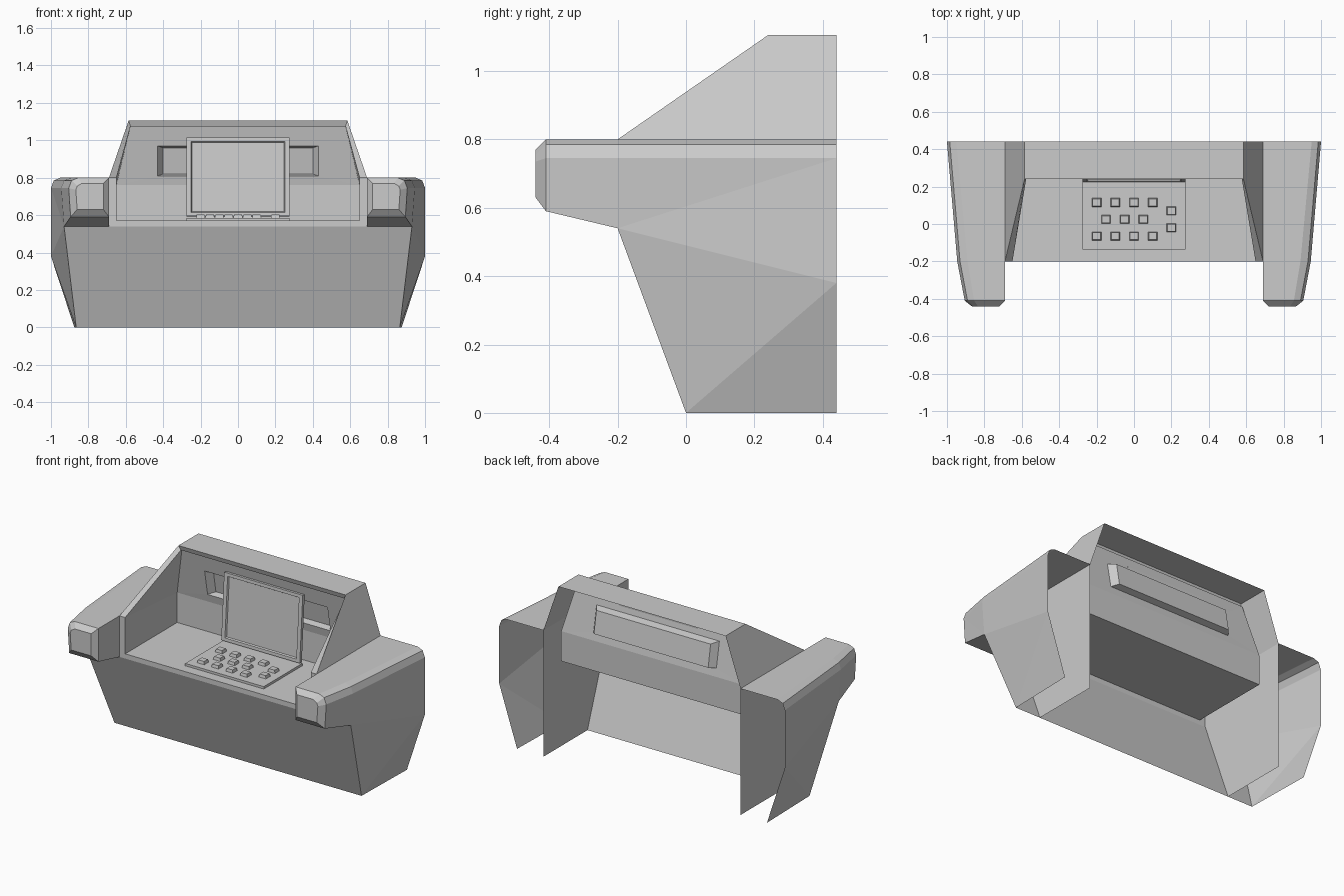
import bpy, bmesh

if "Cube" in bpy.data.objects:
    bpy.data.objects.remove(bpy.data.objects["Cube"])


def mesh_object(name, parts, mirror=False, loc=(0, 0, 0), rot=(0, 0, 0)):
    """Object from a list of polygons (each a list of points), welded together."""
    bm = bmesh.new()
    for poly in parts:
        bm.faces.new([bm.verts.new(p) for p in poly])
    bmesh.ops.remove_doubles(bm, verts=bm.verts, dist=0.0005)
    bmesh.ops.recalc_face_normals(bm, faces=bm.faces)
    me = bpy.data.meshes.new(name)
    bm.to_mesh(me)
    bm.free()
    ob = bpy.data.objects.new(name, me)
    ob.location, ob.rotation_euler = loc, rot
    bpy.context.collection.objects.link(ob)
    if mirror:
        ob.modifiers.new("Mirror", 'MIRROR')
    return ob


def loft(rings, closed=True, cap=False):
    """Quads between successive rings with equal point counts."""
    polys = []
    for a, b in zip(rings, rings[1:]):
        n = len(a)
        for i in range(n if closed else n - 1):
            j = (i + 1) % n
            polys.append([a[i], a[j], b[j], b[i]])
    if cap:
        polys.append(rings[-1])
    return polys


def both(half):
    """Complete a right-hand half outline with its left-hand mirror."""
    return half + [(-x, y, z) for x, y, z in reversed(half)]


def section(y, pts):
    return [(x, y, z) for x, z in pts]


def rect(x, z0, z1, y):
    return section(y, [(x, z0), (x, z1), (-x, z1), (-x, z0)])


def block(x0, x1, y0, y1, z0, z1, inset=0.0):
    """Box without a bottom, optionally tapering towards the top."""
    def ring(z, d):
        return [(x0 + d, y0 + d, z), (x1 - d, y0 + d, z), (x1 - d, y1 - d, z), (x0 + d, y1 - d, z)]
    return loft([ring(z0, 0), ring(z1, inset)], cap=True)


# Side pods: rounded armrest top, faceted outer skin, underside and nose
back = section(0.44, [(.69, .80), (.95, .80), (.985, .785), (1.0, .745)])
mid = section(-0.2, [(.69, .80), (.89, .80), (.93, .785), (.945, .745)])
nose = section(-0.41, [(.69, .80), (.855, .80), (.89, .785), (.905, .745), (.895, .59), (.69, .59)])
tip = section(-0.44, [(.72, .77), (.835, .77), (.86, .755), (.867, .735), (.86, .63), (.72, .63)])
A, D, E, C = (1.0, .44, .38), (.875, .44, 0), (.865, 0, 0), (.93, -.2, .54)
U, V, Vf, Cf = back[3], mid[3], nose[3], nose[4]
inner = (.69, -.2, .54)
pod = loft([back, mid, nose[:4]], closed=False) + loft([nose, tip], cap=True)
pod += [[U, V, C], [U, C, A], [A, C, E], [A, E, D], [V, Vf, C], [Vf, Cf, C],
        [inner, C, Cf, nose[5]],
        [(.69, 0, 0), (.69, .44, 0), back[0], mid[0], nose[0], nose[5], inner]]
mesh_object("side_pods", pod, mirror=True)

# Sloping front panel
mesh_object("front_panel", [[(-.865, 0, 0), (.865, 0, 0), (.93, -.2, .54), (-.93, -.2, .54)]])

# Hood: outer shell, opening rim, inner walls and desk, back wall with slot
rim = both([(.69, -.2, .54), (.69, -.2, .80), (.585, .24, 1.105)])
opening = both([(.65, -.2, .57), (.65, -.2, .80), (.575, .25, 1.075)])
wall = both([(.65, .32, .57), (.65, .32, .76), (.575, .26, 1.075)])
shell_back = both([(.69, .44, .80), (.585, .44, 1.105)])
hood = loft([shell_back, rim[1:5]], closed=False) + loft([rim, opening, wall])
hood.append([wall[0], wall[1], wall[4], wall[5]])
slot = both([(.43, .31, .81), (.43, .28, .97)])
slot_back = both([(.40, .35, .82), (.40, .325, .96)])
hood += loft([wall[1:5], slot, slot_back], cap=True)
mesh_object("hood_and_desk", hood)

# Screen with recessed face, leaning back slightly
screen = loft([rect(.275, 0, .42, .02), rect(.275, 0, .42, 0), rect(.25, .02, .40, 0),
               rect(.245, .025, .395, .01)], cap=True) + [rect(.275, 0, .42, .02)]
mesh_object("screen", screen, loc=(0, .225, .595), rot=(-.07, 0, 0))

# Keyboard base and keys
mesh_object("keyboard_base", block(-.275, .275, -.135, .25, .57, .585))
keys = [(x / 100, y) for y in (.115, -.065) for x in (-20, -10, 0, 10)]
keys += [(x / 100, .025) for x in (-15, -5, 5)] + [(.2, .07), (.2, -.02)]
key_parts = []
for x, y in keys:
    key_parts += block(x - .025, x + .025, y - .023, y + .023, .585, .603, .004)
mesh_object("keys", key_parts)
